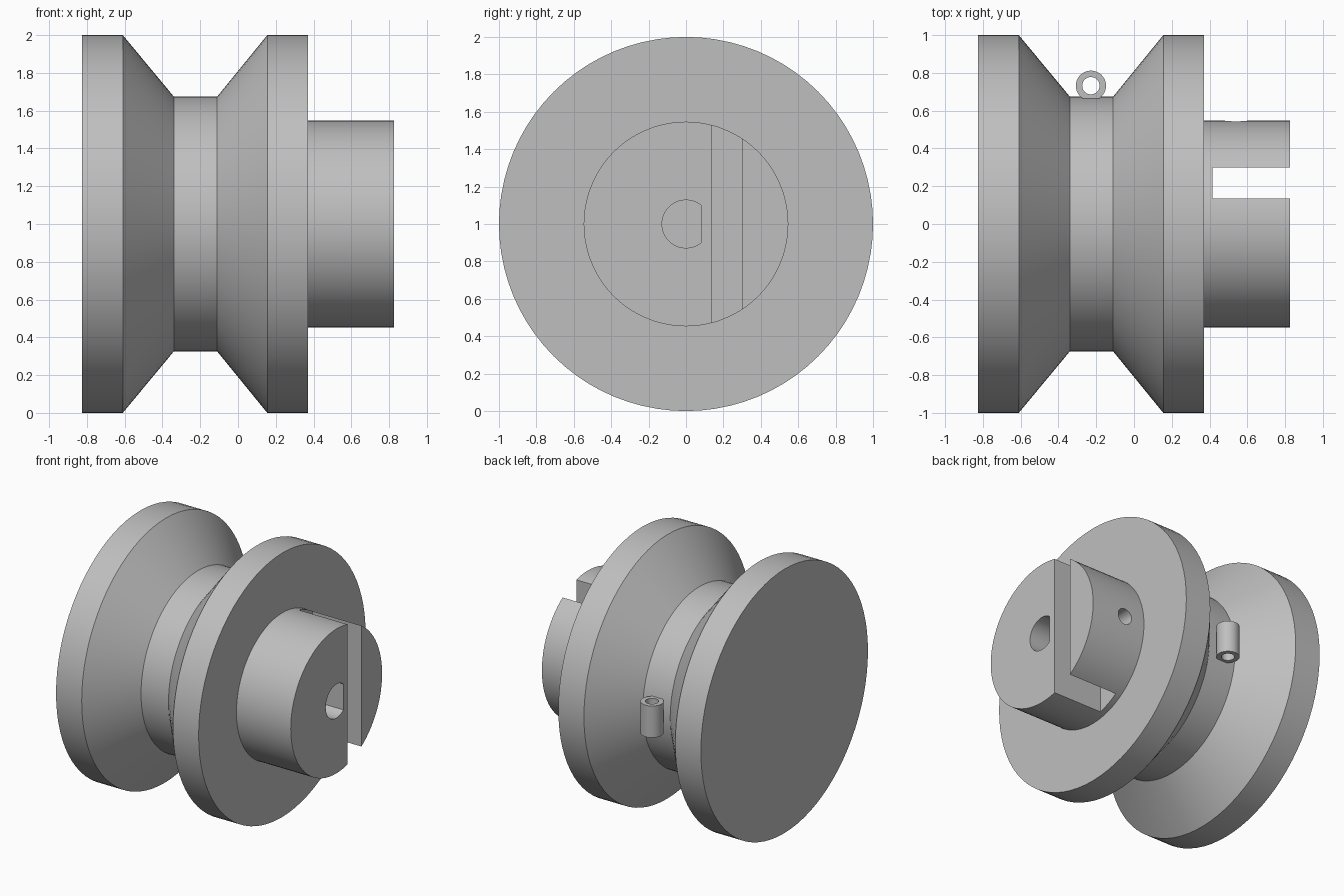
import bpy, bmesh
from math import cos, sin, pi, radians, acos
from mathutils import Matrix, Vector

default = bpy.data.objects.get("Cube")
if default:
    bpy.data.objects.remove(default, do_unlink=True)

grey = bpy.data.materials.new("light grey plastic")
grey.use_nodes = True
colour = (0.52, 0.52, 0.52, 1)
grey.diffuse_color = colour
grey.node_tree.nodes["Principled BSDF"].inputs["Base Color"].default_value = colour


def make_object(name, bm):
    bmesh.ops.recalc_face_normals(bm, faces=bm.faces)
    mesh = bpy.data.meshes.new(name)
    bm.to_mesh(mesh)
    bm.free()
    mesh.materials.append(grey)
    obj = bpy.data.objects.new(name, mesh)
    bpy.context.collection.objects.link(obj)
    return obj


def lathe(name, profile, segments):
    """Spin (x, radius) pairs about the x axis and cap both ends."""
    bm = bmesh.new()
    rings = [[bm.verts.new((x, r * cos(2 * pi * i / segments), 1 + r * sin(2 * pi * i / segments)))
              for i in range(segments)] for x, r in profile]
    for a, b in zip(rings, rings[1:]):
        for i in range(segments):
            j = (i + 1) % segments
            bm.faces.new((a[i], a[j], b[j], b[i]))
    bm.faces.new(rings[0])
    bm.faces.new(rings[-1])
    return make_object(name, bm)


def cylinder(name, radius, depth, location, axis, segments=40):
    bm = bmesh.new()
    turn = Vector((0, 0, 1)).rotation_difference(Vector(axis)).to_matrix().to_4x4()
    bmesh.ops.create_cone(bm, cap_ends=True, segments=segments, radius1=radius, radius2=radius,
                          depth=depth, matrix=Matrix.Translation(location) @ turn)
    return make_object(name, bm)


def cut(target, cutter):
    """Subtract the cutter from the target and discard it."""
    cutter.hide_render = True
    mod = target.modifiers.new("cut", "BOOLEAN")
    mod.operation = "DIFFERENCE"
    mod.solver = "EXACT"
    mod.object = cutter
    bpy.ops.object.select_all(action="DESELECT")
    bpy.context.view_layer.objects.active = target
    target.select_set(True)
    bpy.ops.object.modifier_apply(modifier=mod.name)
    bpy.data.objects.remove(cutter, do_unlink=True)


# Spool: two flanges, a tapered groove and the hub
spool = lathe("spool", [(-0.825, 1), (-0.61, 1), (-0.34, 0.675), (-0.11, 0.675),
                        (0.155, 1), (0.37, 1), (0.37, 0.547), (0.825, 0.547)], 80)

# Slot across the hub
bm = bmesh.new()
bmesh.ops.create_cube(bm, size=1, matrix=Matrix.Translation((0.665, 0.217, 1))
                      @ Matrix.Diagonal((0.5, 0.163, 1.4, 1)))
cut(spool, make_object("slot_cutter", bm))

# D-shaped shaft bore with its flat towards the slot
bore_radius, flat, floor, mouth = 0.128, 0.083, 0.3, 0.9
start = acos(flat / bore_radius)
bm = bmesh.new()
steps = 36
outline = []
for i in range(steps + 1):
    angle = start + (2 * pi - 2 * start) * i / steps
    outline.append(bm.verts.new((floor, bore_radius * cos(angle), 1 + bore_radius * sin(angle))))
base = bm.faces.new(outline)
extruded = bmesh.ops.extrude_face_region(bm, geom=[base], use_keep_orig=True)
bmesh.ops.translate(bm, vec=(mouth - floor, 0, 0),
                    verts=[v for v in extruded["geom"] if isinstance(v, bmesh.types.BMVert)])
cut(spool, make_object("bore_cutter", bm))

# Set screw hole from the back of the hub to the bore
cut(spool, cylinder("screw_cutter", 0.06, 0.6, (0.54, 0.35, 1), (0, 1, 0), 32))

# Cord eyelet at the back of the groove
eyelet = cylinder("cord_eyelet", 0.08, 0.24, (-0.228, 0.732, 1), (0, 0, 1))
cut(eyelet, cylinder("eyelet_cutter", 0.046, 0.4, (-0.228, 0.732, 1), (0, 0, 1)))

# Smooth round walls, keep crisp edges
bpy.ops.object.select_all(action="DESELECT")
for obj in (spool, eyelet):
    obj.select_set(True)
    bpy.context.view_layer.objects.active = obj
bpy.ops.object.shade_smooth_by_angle(angle=radians(25))
